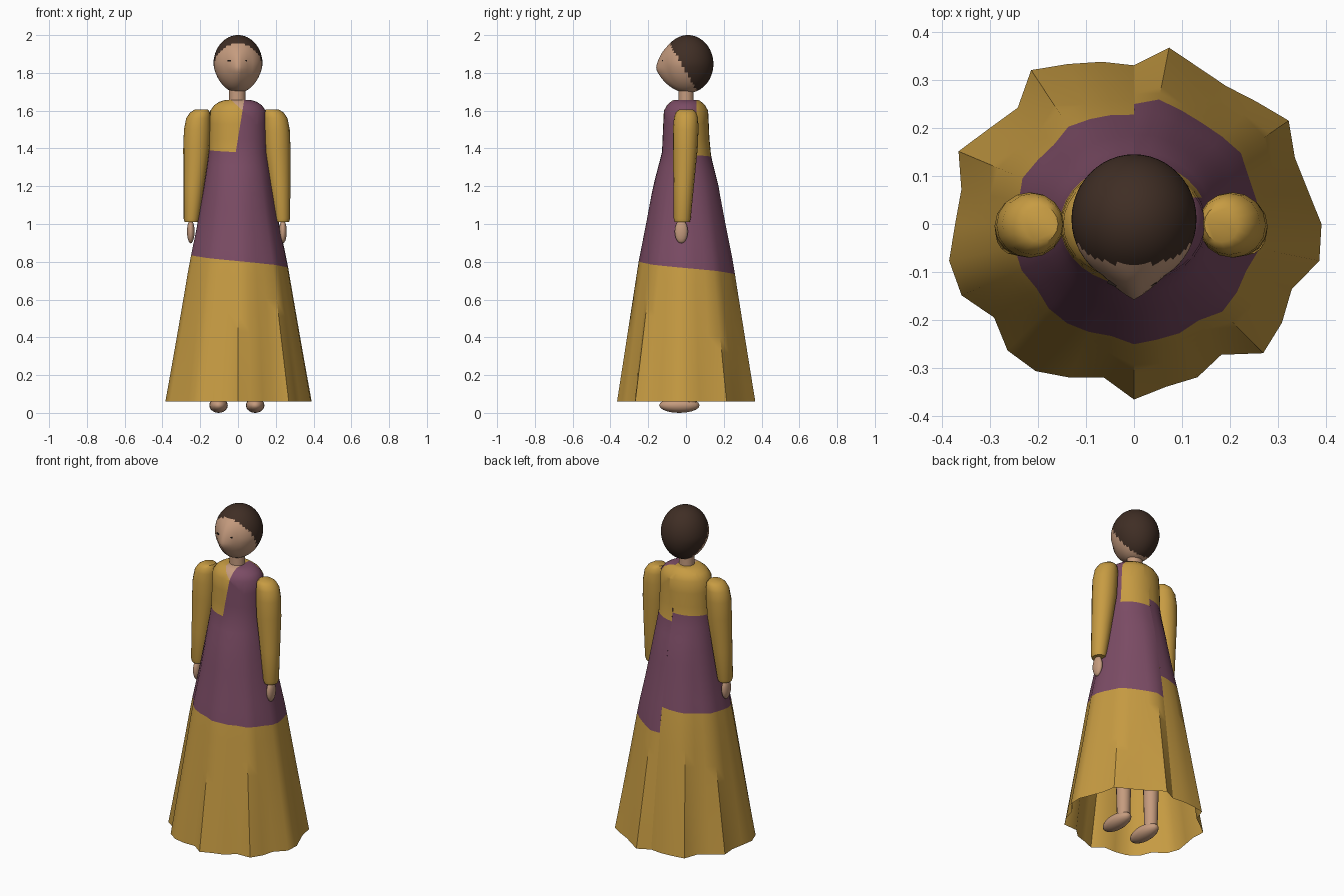
import bpy, bmesh, math
from mathutils import Vector, Matrix

cube = bpy.data.objects.get("Cube")
if cube:
    bpy.data.objects.remove(cube, do_unlink=True)


def material(name, rgb):
    m = bpy.data.materials.new(name)
    m.use_nodes = True
    m.diffuse_color = (*rgb, 1)
    m.node_tree.nodes["Principled BSDF"].inputs["Base Color"].default_value = (*rgb, 1)
    return m


SKIN = material("skin", (0.56, 0.33, 0.21))
GOLD = material("gold cloth", (0.57, 0.33, 0.055))
PLUM = material("plum cloth", (0.20, 0.072, 0.13))
HAIR = material("dark brown hair", (0.05, 0.027, 0.018))
EYE = material("eye dark", (0.015, 0.01, 0.008))


def finish(name, bm, mats, angle=45):
    mesh = bpy.data.meshes.new(name)
    bm.to_mesh(mesh)
    bm.free()
    ob = bpy.data.objects.new(name, mesh)
    bpy.context.collection.objects.link(ob)
    for m in mats:
        mesh.materials.append(m)
    bpy.ops.object.select_all(action='DESELECT')
    ob.select_set(True)
    bpy.context.view_layer.objects.active = ob
    bpy.ops.object.shade_smooth_by_angle(angle=math.radians(angle))
    return ob


def ellipsoid(name, center, radii, mat, seg=20):
    bm = bmesh.new()
    bmesh.ops.create_uvsphere(bm, u_segments=seg, v_segments=seg // 2, radius=1)
    for v in bm.verts:
        v.co = Vector(c + r * p for c, r, p in zip(center, radii, v.co))
    return finish(name, bm, [mat])


def tube(name, rings, mat, seg=16):
    """Closed loft through horizontal ellipses (x, y, z, rx, ry), listed upward."""
    bm = bmesh.new()
    loops = []
    for x, y, z, rx, ry in rings:
        loops.append([bm.verts.new((x + rx * math.cos(a), y + ry * math.sin(a), z))
                      for a in (math.tau * k / seg for k in range(seg))])
    for lo, hi in zip(loops, loops[1:]):
        for k in range(seg):
            n = (k + 1) % seg
            bm.faces.new((lo[k], lo[n], hi[n], hi[k]))
    bm.faces.new(loops[0][::-1])
    bm.faces.new(loops[-1])
    return finish(name, bm, [mat])


# Dress: folded hem radii run counter-clockwise from +x and fade out upward
HEM = [.39, .368, .362, .387, .36, .345, .352, .374, .33, .344, .36, .385, .342, .36, .395, .366,
       .372, .392, .388, .35, .372, .368, .346, .325, .365, .345, .345, .327, .38, .37, .355, .393]
PROFILE = [(.06, .362, .362), (.8, .252, .25), (1.0, .213, .211), (1.2, .18, .174), (1.38, .154, .127),
           (1.5, .152, .122), (1.6, .147, .117), (1.63, .125, .1), (1.646, .1, .082), (1.655, .075, .07)]
COLS = len(HEM)


def radii(z):
    for (z0, x0, y0), (z1, x1, y1) in zip(PROFILE, PROFILE[1:]):
        if z <= z1 + 1e-6:
            f = (z - z0) / (z1 - z0)
            return x0 + f * (x1 - x0), y0 + f * (y1 - y0)
    return PROFILE[-1][1:]


def dress_point(j, z):
    k = (COLS // 4 - j) % COLS
    a = math.tau * k / COLS
    fold = 1 + (HEM[k] / .362 - 1) * min(1, max(0, (1.36 - z) / 1.3))
    rx, ry = radii(z)
    return rx * fold * math.cos(a), ry * fold * math.sin(a), z


bm = bmesh.new()
columns = []
STEPS = 8
for j in range(COLS + 1):
    t = j / COLS
    seam, waist = .73 + .147 * t, 1.355 + .05 * t     # borders climb around the body
    zs = [.06 + (seam - .06) * i / STEPS for i in range(STEPS)]
    zs += [seam + (waist - seam) * i / STEPS for i in range(STEPS)]
    zs += [waist, 1.45, 1.53, 1.6, 1.63, 1.646, 1.655]
    col = [bm.verts.new(dress_point(j, z)) for z in zs]
    x, y, z = col[-1].co
    col.append(bm.verts.new((x * .4, y * .4, 1.657)))
    columns.append(col)
for a, b in zip(columns, columns[1:]):
    for i in range(len(a) - 1):
        f = bm.faces.new((a[i], a[i + 1], b[i + 1], b[i]))
        f.material_index = 0 if i < STEPS else 1 if i < 2 * STEPS else 2
bmesh.ops.remove_doubles(bm, verts=bm.verts, dist=1e-4)

# Bodice: cut along the sash edges and the neckline, then colour each side
SASH = (Vector((-.012, 0, 1.38)), Vector((1, 0, -.1625)))
BACK = (Vector((0, .055, 0)), Vector((0, 1, 0)))
NECK = (Vector((.025, 0, 1.6)), Vector((.055, 0, .06)))
for co, no in (SASH, BACK, NECK):
    faces = [f for f in bm.faces if f.material_index == 2]
    geom = set(faces)
    for f in faces:
        geom.update(f.edges)
        geom.update(f.verts)
    bmesh.ops.bisect_plane(bm, geom=list(geom), plane_co=co, plane_no=no, dist=1e-5)
for f in bm.faces:
    if f.material_index == 2:
        c = f.calc_center_median()
        sash, back, neck = ((c - co).dot(no) > 0 for co, no in (SASH, BACK, NECK))
        if sash and not back:
            f.material_index = 1
        elif neck and not sash and c.y < 0:
            f.material_index = 2
        else:
            f.material_index = 0
finish("dress", bm, [GOLD, PLUM, SKIN], 40)

# Head: egg with a pointed nose ridge, hair coloured behind a sloping hairline
bm = bmesh.new()
bmesh.ops.create_uvsphere(bm, u_segments=48, v_segments=32, radius=1)
for v in bm.verts:
    x, y, z = v.co
    taper = 1 - .13 * max(0, -z)
    px, py, pz = .13 * x * taper, .01 + .135 * y, 1.847 + .153 * z
    if y < 0:
        py -= .036 * max(0, 1 - abs(px) / .065) * max(0, 1 - abs(pz - 1.822) / .13)
    v.co = px, py, pz
for f in bm.faces:
    c = f.calc_center_median()
    f.material_index = int(c.y > -.09 + (1.965 - c.z) * .56)
finish("head", bm, [SKIN, HAIR], 60)

tube("neck", [(-.004, 0, 1.6, .044, .041), (-.004, 0, 1.75, .044, .041)], SKIN)

# Eyes: thin plates on the face
for side, label in ((1, "left"), (-1, "right")):
    bm = bmesh.new()
    bmesh.ops.create_cube(bm, size=1)
    bm.transform(Matrix.Translation((side * .041 - .004, -.123, 1.865))
                 @ Matrix.Rotation(side * .45, 4, 'Z')
                 @ Matrix.Diagonal((.02, .009, .007, 1)))
    finish(label + "_eye", bm, [EYE])

# Sleeves, hands, legs and feet
SLEEVE = [(.24, -.02, 1.01, .036, .04), (.24, -.02, 1.03, .042, .045), (.228, -.012, 1.2, .055, .054),
          (.214, -.004, 1.4, .07, .066), (.21, -.002, 1.5, .07, .068), (.204, 0, 1.56, .064, .064),
          (.195, 0, 1.59, .053, .055), (.188, 0, 1.605, .036, .038)]
for side, label in ((1, "left"), (-1, "right")):
    shift = -.006
    tube(label + "_sleeve", [(side * x + shift, y, z, rx, ry) for x, y, z, rx, ry in SLEEVE], GOLD)
    ellipsoid(label + "_hand", (side * .244 + shift, -.025, .96), (.02, .035, .062), SKIN)
    x = side * .097 + shift
    tube(label + "_leg", [(x, .02, .03, .036, .036), (x, .02, .4, .045, .045), (x, .01, .85, .06, .06)], SKIN)
    ellipsoid(label + "_foot", (x, -.035, .04), (.049, .107, .04), SKIN)
